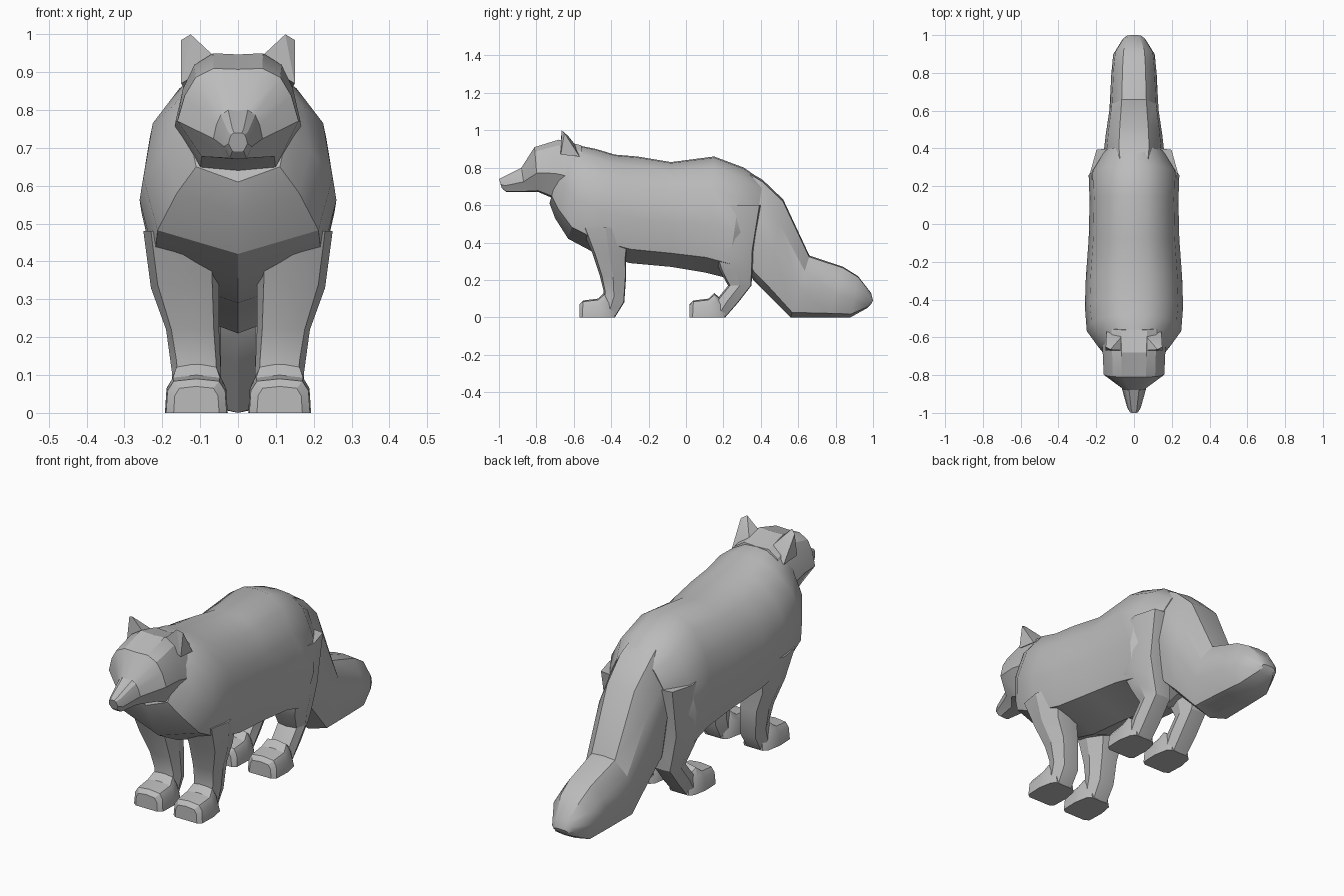
import bpy, bmesh

cube = bpy.data.objects.get("Cube")
if cube:
    bpy.data.objects.remove(cube)

fur = bpy.data.materials.new("grey fur")
fur.use_nodes = True
GREY = (0.5, 0.5, 0.5, 1)
fur.diffuse_color = GREY
fur.node_tree.nodes["Principled BSDF"].inputs["Base Color"].default_value = GREY


def finish(name, bm):
    """Turn a bmesh into a shaded object."""
    bmesh.ops.recalc_face_normals(bm, faces=bm.faces)
    mesh = bpy.data.meshes.new(name)
    bm.to_mesh(mesh)
    bm.free()
    mesh.materials.append(fur)
    obj = bpy.data.objects.new(name, mesh)
    bpy.context.collection.objects.link(obj)
    bpy.ops.object.select_all(action='DESELECT')
    obj.select_set(True)
    bpy.context.view_layer.objects.active = obj
    bpy.ops.object.shade_smooth_by_angle(angle=0.5)
    return obj


def mirror(obj):
    """Repeat a left part on the right."""
    obj.modifiers.new("mirror", 'MIRROR')


def loft(name, profile, rings):
    """Skin a symmetric half profile (width, height) along rings.
    Ring: upper y, z, lower y, z, half width, centre x."""
    outline = profile + [(-w, t) for w, t in reversed(profile) if w]
    bm = bmesh.new()
    loops = []
    for uy, uz, ly, lz, half, *cx in rings:
        x = cx[0] if cx else 0
        loops.append([bm.verts.new((x + w * half, ly + (uy - ly) * t, lz + (uz - lz) * t))
                      for w, t in outline])
    n = len(outline)
    for a, b in zip(loops, loops[1:]):
        for i in range(n):
            j = (i + 1) % n
            bm.faces.new((a[i], a[j], b[j], b[i]))
    bm.faces.new(loops[0])
    bm.faces.new(loops[-1])
    return finish(name, bm)


# Cross-sections, from the upper centre to the lower centre
TORSO = [(0, 1), (.3, .99), (.62, .91), (.9, .72), (1, .42), (.85, .13), (0, 0)]
HEAD = [(0, .99), (.4, 1), (.7, .9), (.88, .7), (1, .42), (.6, .03), (0, 0)]
TAIL = [(0, 1), (.5, .98), (.9, .75), (1, .45), (.75, .08), (0, 0)]
LEG = [(0, 1), (.8, .92), (1, .5), (.65, .03), (0, 0)]
PAW = [(0, 1), (.75, .93), (.95, .65), (1, 0), (0, 0)]

# Torso, chest to rump
loft("torso", TORSO, [
    (-.64, .92, -.73, .61, .13),
    (-.58, .92, -.70, .53, .19),
    (-.48, .90, -.63, .42, .25),
    (-.38, .87, -.48, .34, .26),
    (-.26, .86, -.30, .29, .255),
    (-.08, .83, -.08, .27, .24),
    (.15, .86, .10, .24, .235),
    (.31, .80, .22, .21, .24),
    (.41, .73, .34, .24, .17)])

# Tail, flowing from the rump to the ground
loft("tail", TAIL, [
    (.30, .80, .28, .36, .14),
    (.41, .735, .36, .20, .16),
    (.52, .63, .43, .13, .15),
    (.66, .33, .56, 0, .13),
    (.84, .27, .76, 0, .12),
    (.92, .22, .88, 0, .11),
    (.99, .13, .97, .05, .06),
    (1, .09, .99, .07, .04)])

# Head with a narrow muzzle
loft("head", HEAD, [
    (-1, .74, -.985, .69, .025),
    (-.98, .75, -.96, .67, .037),
    (-.88, .80, -.86, .67, .065),
    (-.81, .91, -.79, .67, .16),
    (-.68, .95, -.72, .64, .165),
    (-.56, .92, -.52, .60, .17)])

# Ears
bm = bmesh.new()
for p in [(.05, -.67, .93), (.15, -.67, .87), (.125, -.665, 1), (.15, -.65, .985),
          (.06, -.59, .92), (.145, -.57, .86), (.125, -.63, .97)]:
    bm.verts.new(p)
bmesh.ops.convex_hull(bm, input=bm.verts)
mirror(finish("ear", bm))

# Front legs
mirror(loft("front_leg", LEG, [
    (-.56, .48, -.30, .48, .10, .15),
    (-.50, .34, -.32, .32, .09, .14),
    (-.46, .22, -.32, .22, .07, .12),
    (-.44, .14, -.33, .08, .065, .11),
    (-.46, 0, -.38, 0, .06, .11)]))

# Hind legs
mirror(loft("hind_leg", LEG, [
    (.16, .60, .40, .60, .09, .14),
    (.15, .33, .36, .36, .09, .135),
    (.18, .25, .355, .24, .075, .12),
    (.225, .17, .35, .17, .065, .11),
    (.16, .09, .28, .08, .065, .11),
    (.12, 0, .21, 0, .06, .11)]))

# Paws, front and hind
for name, y in (("front_paw", 0), ("hind_paw", .59)):
    mirror(loft(name, PAW, [
        (y - .57, .07, y - .57, 0, .06, .11),
        (y - .55, .09, y - .555, 0, .08, .11),
        (y - .47, .10, y - .47, 0, .083, .11),
        (y - .44, .13, y - .40, 0, .07, .11),
        (y - .39, .09, y - .38, 0, .05, .11)]))
